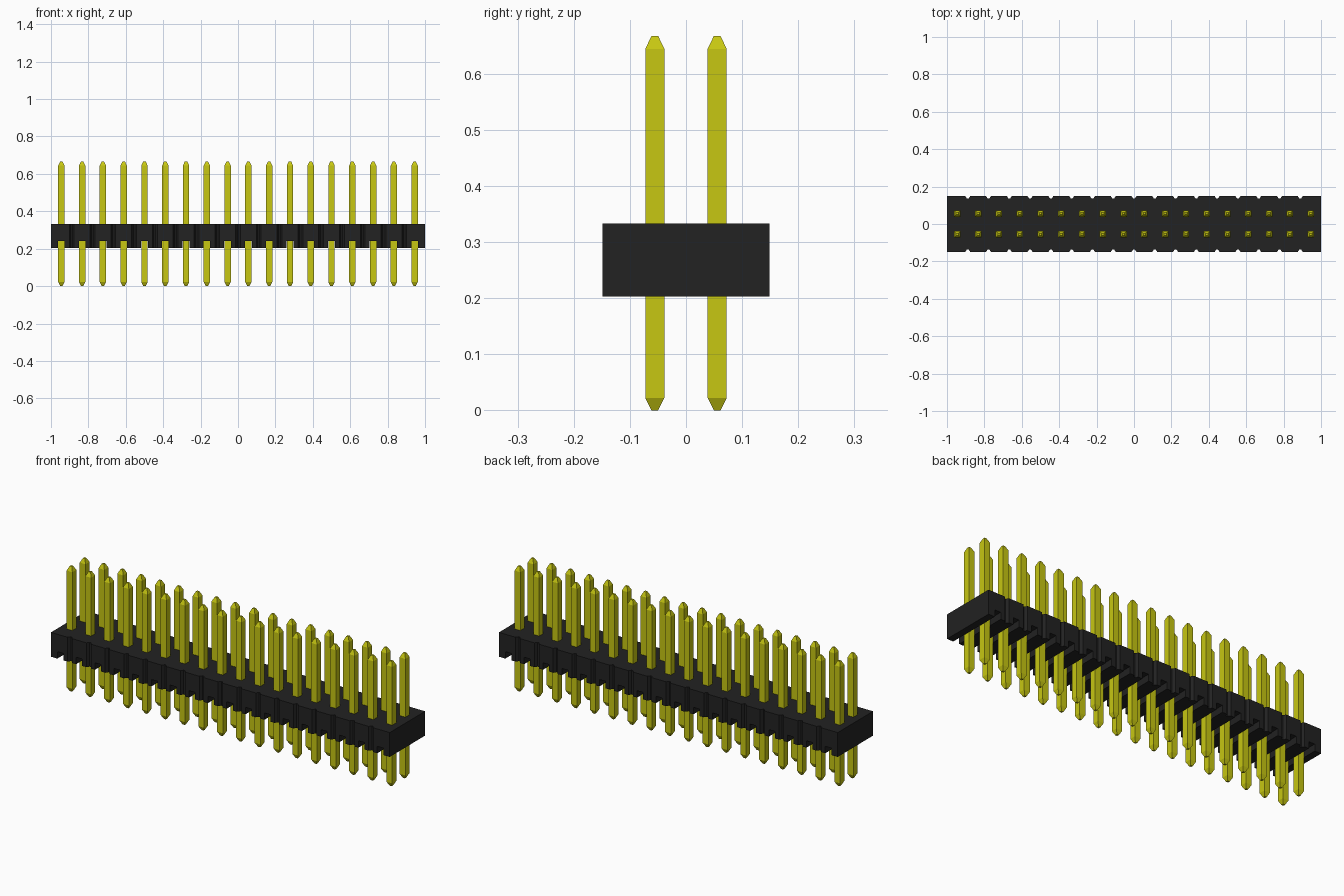
import bpy
import bmesh

cube = bpy.data.objects.get("Cube")
if cube:
    bpy.data.objects.remove(cube, do_unlink=True)

COLUMNS = 18
PITCH = 2 / COLUMNS
DEPTH = 0.149                      # half depth of the housing
BASE, CEILING, TOP = 0.203, 0.24, 0.333
PIN = 0.017                        # half width of a pin
TIP = 0.006                        # half width of a pin's end
NOTCH_MOUTH, NOTCH_FLOOR, NOTCH_DEPTH = 0.013, 0.004, 0.014


def make_material(name, colour):
    mat = bpy.data.materials.new(name)
    mat.use_nodes = True
    mat.diffuse_color = colour
    bsdf = mat.node_tree.nodes["Principled BSDF"]
    bsdf.inputs["Base Color"].default_value = colour
    bsdf.inputs["Roughness"].default_value = 0.6
    return mat


def finish(name, bm, mat):
    bmesh.ops.recalc_face_normals(bm, faces=bm.faces)
    mesh = bpy.data.meshes.new(name)
    bm.to_mesh(mesh)
    bm.free()
    mesh.materials.append(mat)
    obj = bpy.data.objects.new(name, mesh)
    bpy.context.collection.objects.link(obj)
    return obj


def add_prism(bm, outline, z0, z1):
    face = bm.faces.new([bm.verts.new((x, y, z0)) for x, y in outline])
    result = bmesh.ops.extrude_face_region(bm, geom=[face], use_keep_orig=True)
    for v in result["geom"]:
        if isinstance(v, bmesh.types.BMVert):
            v.co.z = z1


def block_outline(x0, x1, notches):
    """Rectangle from x0 to x1 with tapered notches in both long sides."""
    front = [(x0, -DEPTH)]
    for x in notches:
        front += [(x - NOTCH_MOUTH, -DEPTH), (x - NOTCH_FLOOR, NOTCH_DEPTH - DEPTH),
                  (x + NOTCH_FLOOR, NOTCH_DEPTH - DEPTH), (x + NOTCH_MOUTH, -DEPTH)]
    front.append((x1, -DEPTH))
    return front + [(x, -y) for x, y in reversed(front)]


black = make_material("black plastic", (0.016, 0.016, 0.016, 1))
gold = make_material("yellow gold", (0.57, 0.57, 0.006, 1))

joints = [-1 + PITCH * i for i in range(1, COLUMNS)]
centres = [-1 + PITCH * (i + 0.5) for i in range(COLUMNS)]

# Housing: notched slab across all columns
bm = bmesh.new()
add_prism(bm, block_outline(-1, 1, joints), CEILING, TOP)
finish("housing", bm, black)

# Feet: ribs between the cross channels under the housing
bm = bmesh.new()
edges = [-1] + [x + s * (PIN + 0.001) for x in centres for s in (-1, 1)] + [1]
for x0, x1 in zip(edges[0::2], edges[1::2]):
    notches = [x for x in joints if x0 < x < x1]
    add_prism(bm, block_outline(x0, x1, notches), BASE, CEILING)
finish("housing_feet", bm, black)

# Pins: square posts with tapered ends, two rows
bm = bmesh.new()
sections = [(0, TIP), (0.022, PIN), (0.644, PIN), (0.667, TIP)]
for cx in centres:
    for cy in (-PITCH / 2, PITCH / 2):
        rings = [[bm.verts.new((cx + sx * r, cy + sy * r, z))
                  for sx, sy in ((-1, -1), (1, -1), (1, 1), (-1, 1))]
                 for z, r in sections]
        for low, high in zip(rings, rings[1:]):
            for i in range(4):
                j = (i + 1) % 4
                bm.faces.new((low[i], low[j], high[j], high[i]))
        bm.faces.new(rings[0])
        bm.faces.new(rings[-1])
finish("pins", bm, gold)
